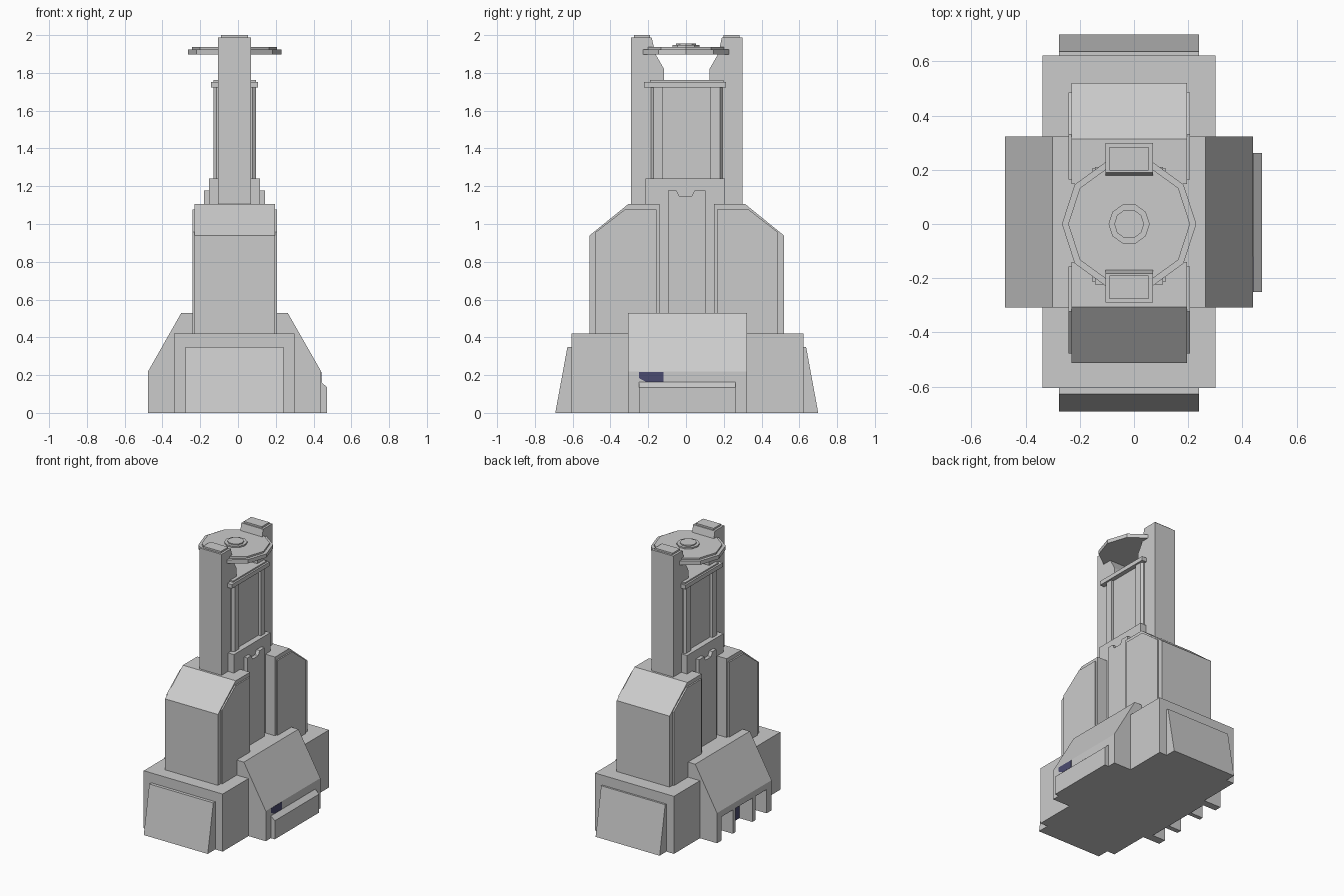
import bpy, bmesh, math

CX, CY = -0.018, 0.004      # axis of the tower
glass = bpy.data.materials.new("window_blue")
glass.diffuse_color = (0.07, 0.07, 0.16, 1)


def prism(name, pts, axis, lo, hi, mat=None):
    """Extrude a 2D profile along an axis: 'x' takes (y,z), 'y' takes (x,z), 'z' takes (x,y)."""
    def place(p, d):
        a, b = p
        return {'x': (d, a, b), 'y': (a, d, b), 'z': (a, b, d)}[axis]
    bm = bmesh.new()
    v0 = [bm.verts.new(place(p, lo)) for p in pts]
    v1 = [bm.verts.new(place(p, hi)) for p in pts]
    n = len(pts)
    bm.faces.new(v0)
    bm.faces.new(v1[::-1])
    for i in range(n):
        j = (i + 1) % n
        bm.faces.new((v0[i], v1[i], v1[j], v0[j]))
    bmesh.ops.recalc_face_normals(bm, faces=bm.faces)
    me = bpy.data.meshes.new(name)
    bm.to_mesh(me)
    bm.free()
    ob = bpy.data.objects.new(name, me)
    bpy.context.collection.objects.link(ob)
    if mat:
        me.materials.append(mat)
    return ob


def box(name, x0, x1, y0, y1, z0, z1, mat=None):
    return prism(name, [(x0, y0), (x1, y0), (x1, y1), (x0, y1)], 'z', z0, z1, mat)


def disc(name, r, z0, z1, n=10):
    pts = [(CX + r * math.cos(2 * math.pi * i / n), CY - 0.004 + r * math.sin(2 * math.pi * i / n))
           for i in range(n)]
    return prism(name, pts, 'z', z0, z1)


# base block and side wings with sloped roofs
box("base_block", -0.338, 0.30, -0.605, 0.622, 0, 0.42)
prism("side_wings", [(0.44, 0), (0.44, 0.22), (0.263, 0.53), (-0.30, 0.53), (-0.476, 0.22),
                     (-0.476, 0.175), (-0.37, 0.175), (-0.37, 0)], 'y', -0.308, 0.322)

# left bays: pillars between openings, dark back and ceiling
for i, (a, b) in enumerate([(-0.308, -0.25), (-0.12, -0.085), (0.11, 0.14), (0.27, 0.322)]):
    box(f"bay_pillar_{i}", -0.476, -0.37, a, b, 0, 0.175)
box("bay_back", -0.373, -0.369, -0.25, 0.27, 0, 0.173, glass)
box("bay_ceiling", -0.474, -0.37, -0.25, 0.27, 0.172, 0.1745, glass)

# right door flap and the small window above it
prism("door_flap", [(0.43, 0), (0.472, 0), (0.472, 0.135), (0.441, 0.163), (0.43, 0.163)],
      'y', -0.25, 0.262)
prism("door_window", [(-0.25, 0.185), (-0.21, 0.163), (-0.12, 0.163), (-0.12, 0.217), (-0.25, 0.217)],
      'x', 0.435, 0.4415, glass)

# parts repeated at front and back
for s, end in ((-1, "front"), (1, "back")):
    def yz(pts):
        return [(CY + s * a, z) for a, z in pts]
    # sloped slab on the end of the base
    prism(f"{end}_buttress", yz([(0.58, 0), (0.696, 0), (0.632, 0.348), (0.58, 0.348)]),
          'x', -0.277, 0.24)
    # shoulder tower with thin raised cheek panels
    prism(f"{end}_shoulder", yz([(0.144, 0.40), (0.516, 0.40), (0.516, 0.938), (0.31, 1.105),
                                 (0.144, 1.105)]), 'x', -0.231, 0.196)
    prism(f"{end}_shoulder_panel", yz([(0.16, 0.41), (0.482, 0.41), (0.482, 0.957), (0.327, 1.077),
                                       (0.16, 1.077)]), 'x', -0.242, 0.206)
    # tall pillar with notched inner edge and top cap
    prism(f"{end}_pillar", yz([(0.12, 1.09), (0.294, 1.09), (0.294, 1.988), (0.186, 1.988),
                               (0.166, 1.90), (0.12, 1.82)]), 'x', -0.106, 0.07)
    prism(f"{end}_pillar_cap", yz([(0.194, 1.98), (0.28, 1.98), (0.28, 2.0), (0.194, 2.0)]),
          'x', -0.09, 0.054)
    # corner posts of the upper shaft, chamfered outside
    for t, side in ((-1, "left"), (1, "right")):
        pts = [(0.125, 0.05), (0.188, 0.05), (0.188, 0.095), (0.175, 0.112), (0.125, 0.112)]
        prism(f"{end}_{side}_post", [(CX + t * w, CY + s * a) for a, w in pts], 'z', 1.23, 1.725)

# central core, notched ribs on both sides, recessed shaft and collar
box("lower_core", -0.153, 0.117, -0.214, 0.206, 0.40, 1.24)
prism("core_rib", [(-0.095, 0.40), (0.103, 0.40), (0.103, 1.177), (0.045, 1.177), (0.03, 1.146),
                   (-0.035, 1.146), (-0.05, 1.177), (-0.095, 1.177)], 'x', -0.179, 0.143)
box("upper_shaft", -0.111, 0.075, -0.18, 0.188, 1.23, 1.73)
box("shaft_collar", -0.143, 0.107, -0.223, 0.211, 1.722, 1.752)
box("shaft_collar_top", -0.13, 0.094, -0.19, 0.198, 1.75, 1.762)

# ten-sided dish on top
disc("dish", 0.248, 1.897, 1.925)
disc("dish_rim", 0.225, 1.92, 1.937)
disc("dish_hub", 0.076, 1.93, 1.947)
disc("dish_hub_top", 0.055, 1.94, 1.955)
